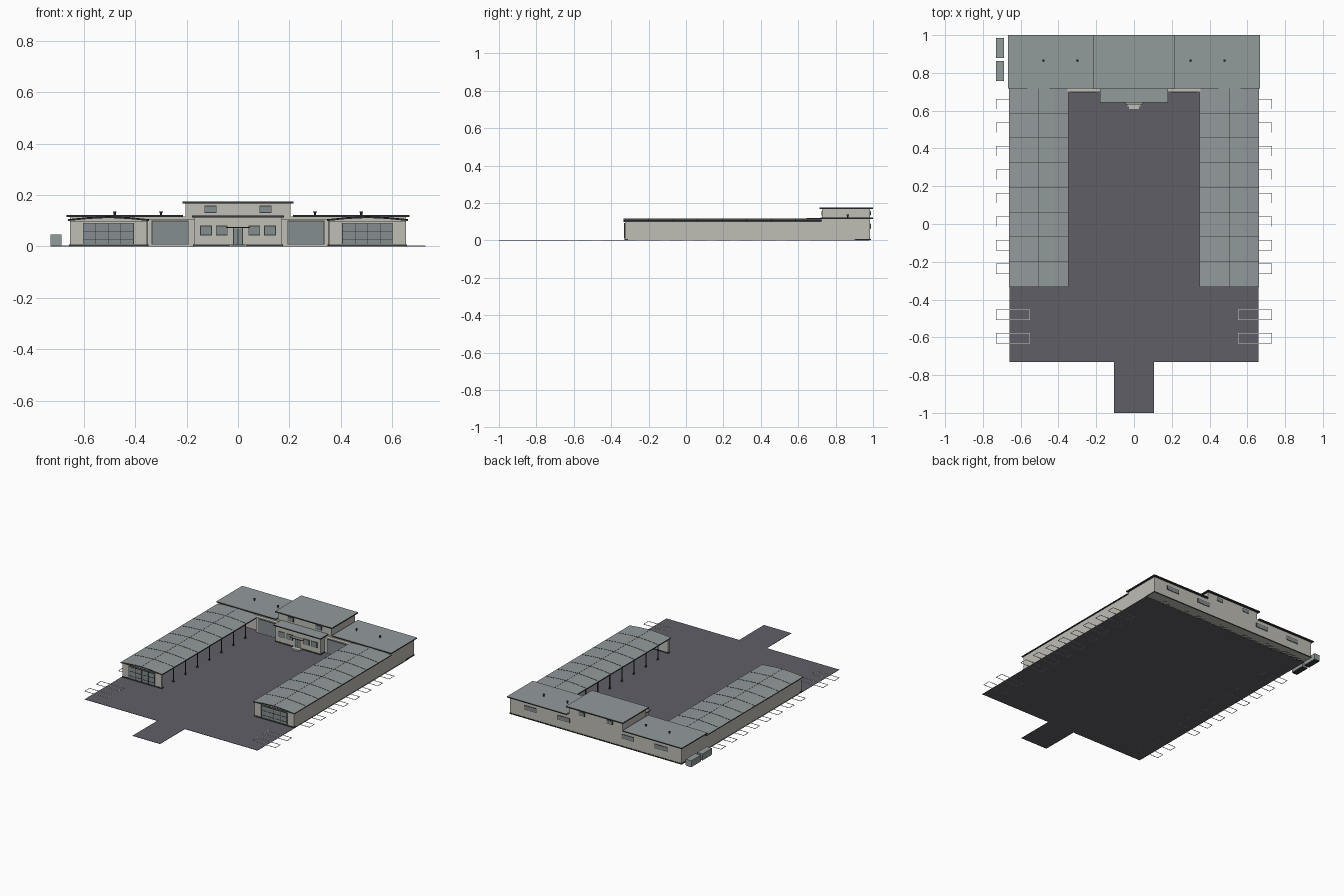
import bpy, bmesh, math

if "Cube" in bpy.data.objects:
    bpy.data.objects.remove(bpy.data.objects["Cube"])


def material(name, rgb):
    m = bpy.data.materials.new(name)
    m.diffuse_color = (*rgb, 1)
    m.use_nodes = True
    m.node_tree.nodes["Principled BSDF"].inputs["Base Color"].default_value = m.diffuse_color
    return m


WALL = material("pale_wall", (0.52, 0.51, 0.46))
ROOF = material("grey_roof", (0.29, 0.325, 0.33))
GROUND = material("dark_asphalt", (0.117, 0.113, 0.135))
TRIM = material("dark_trim", (0.04, 0.043, 0.045))
GLASS = material("window_grey", (0.23, 0.27, 0.28))
LINE = material("marking_white", (0.62, 0.62, 0.60))


def finish(name, bm, *mats):
    bmesh.ops.recalc_face_normals(bm, faces=bm.faces)
    me = bpy.data.meshes.new(name)
    bm.to_mesh(me)
    bm.free()
    for m in mats:
        me.materials.append(m)
    ob = bpy.data.objects.new(name, me)
    bpy.context.collection.objects.link(ob)
    return ob


def add_box(bm, x0, x1, y0, y1, z0, z1):
    vs = bmesh.ops.create_cube(bm, size=1)["verts"]
    for v in vs:
        v.co.x = x1 if v.co.x > 0 else x0
        v.co.y = y1 if v.co.y > 0 else y0
        v.co.z = z1 if v.co.z > 0 else z0


def boxes(name, mat, *specs):
    bm = bmesh.new()
    for s in specs:
        add_box(bm, *s)
    return finish(name, bm, mat)


def slab_roof(name, x0, x1, y0, y1, z0, z1):
    # flat roof: grey top, dark fascia on the edges
    ob = boxes(name, ROOF, (x0, x1, y0, y1, z0, z1))
    ob.data.materials.append(TRIM)
    for p in ob.data.polygons:
        p.material_index = 0 if p.normal.z > 0.5 else 1
    return ob


def extrude_profile(name, pts, y0, y1, *mats):
    bm = bmesh.new()
    f = bm.faces.new([bm.verts.new((x, y0, z)) for x, z in pts])
    ext = bmesh.ops.extrude_face_region(bm, geom=[f])["geom"]
    for v in ext:
        if isinstance(v, bmesh.types.BMVert):
            v.co.y = y1
    return finish(name, bm, *mats)


def window(name, xc, zc, w, h, y, side):
    # thin framed pane on a wall facing -y (side=-1) or +y (side=1)
    def plate(label, mat, w, h, t):
        a, b = sorted((y, y + side * t))
        boxes(label, mat, (xc - w / 2, xc + w / 2, a, b, zc - h / 2, zc + h / 2))
    plate(name + "_frame", TRIM, w + 0.006, h + 0.006, 0.002)
    plate(name + "_pane", GLASS, w, h, 0.003)


# paved yard and driveway
boxes("yard", GROUND, (-0.66, 0.66, -0.73, 0.91, 0, 0.002))
boxes("driveway", GROUND, (-0.105, 0.105, -1.0, -0.73, 0, 0.002))

# rear building
boxes("rear_walls", WALL, (-0.655, 0.655, 0.725, 0.985, 0.001, 0.116))
boxes("upper_floor_walls", WALL, (-0.205, 0.205, 0.728, 0.985, 0.116, 0.168))
boxes("entrance_walls", WALL, (-0.172, 0.172, 0.655, 0.727, 0.001, 0.114))
boxes("rear_plinth", TRIM, (-0.658, 0.658, 0.9, 0.988, 0.001, 0.008))
boxes("entrance_plinth", TRIM, (-0.175, 0.175, 0.652, 0.72, 0.002, 0.008))
for s in (-1, 1):
    slab_roof("rear_roof", *sorted((s * 0.214, s * 0.668)), 0.718, 1.0, 0.115, 0.122)
slab_roof("upper_roof", -0.217, 0.217, 0.715, 1.0, 0.168, 0.176)
slab_roof("entrance_roof", -0.18, 0.18, 0.643, 0.727, 0.113, 0.120)

# entrance door, canopy and steps
boxes("entrance_door", GLASS, (-0.016, 0.016, 0.652, 0.656, 0.008, 0.07))
boxes("door_frame", TRIM, (-0.02, -0.016, 0.651, 0.656, 0.008, 0.072),
      (0.016, 0.02, 0.651, 0.656, 0.008, 0.072), (-0.001, 0.001, 0.651, 0.656, 0.008, 0.07))
slab_roof("canopy", -0.046, 0.046, 0.632, 0.656, 0.071, 0.076)
boxes("entrance_steps", WALL, (-0.034, 0.034, 0.622, 0.655, 0.002, 0.008),
      (-0.026, 0.026, 0.610, 0.622, 0.002, 0.005))

# windows
for x in (-0.125, -0.063, 0.063, 0.125):
    window("entrance_window", x, 0.062, 0.04, 0.032, 0.655, -1)
for x in (-0.107, 0.107):
    window("upper_front_window", x, 0.145, 0.042, 0.022, 0.728, -1)
    window("upper_rear_window", x, 0.145, 0.042, 0.02, 0.985, 1)
for x in (-0.5, -0.245, 0.245, 0.5):
    window("rear_window", x, 0.075, 0.09, 0.024, 0.985, 1)

# roof vents
for x in (-0.48, -0.30, 0.30, 0.48):
    bm = bmesh.new()
    for r, z0, z1 in ((0.004, 0.12, 0.132), (0.007, 0.132, 0.137)):
        vs = bmesh.ops.create_cone(bm, cap_ends=True, segments=8, radius1=r,
                                   radius2=r, depth=z1 - z0)["verts"]
        bmesh.ops.translate(bm, verts=vs, vec=(x, 0.865, (z0 + z1) / 2))
    finish("roof_vent", bm, TRIM)

# side wings, open towards the yard
ARCH = [(-0.158, 0.104), (-0.08, 0.112), (0, 0.116), (0.08, 0.112), (0.158, 0.104)]
BAYS = [-0.33 + 0.131 * i for i in range(9)]
for s in (-1, 1):
    cx = s * 0.505

    def span(a, b):
        # distances from the centre line, mirrored for each wing
        return sorted((s * a, s * b))

    boxes("wing_outer_wall", WALL, (*span(0.645, 0.655), -0.325, 0.73, 0.001, 0.101))
    gable = [(cx - 0.15, 0.001), (cx + 0.15, 0.001)] + \
            [(cx + x * 0.95, z - 0.004) for x, z in reversed(ARCH)]
    extrude_profile("wing_front_wall", gable, -0.325, -0.312, WALL)
    boxes("wing_front_plinth", TRIM, (*span(0.352, 0.658), -0.328, -0.31, 0.001, 0.008))
    boxes("inner_wing_beam", TRIM, (*span(0.352, 0.358), -0.315, 0.72, 0.094, 0.102))

    # low arched roof with dark edges
    upper = [(cx + x, z + 0.001) for x, z in ARCH]
    lower = [(cx + x, z - 0.005) for x, z in reversed(ARCH)]
    roof = extrude_profile("wing_roof", upper + lower, -0.333, 0.725, ROOF, TRIM)
    for p in roof.data.polygons:
        p.material_index = 0 if p.normal.z > 0.5 else 1

    # roof seams, curved across each bay and straight along the ridge
    for y in BAYS[1:-1]:
        seam = [(x, z + 0.0012) for x, z in upper] + lower
        extrude_profile("roof_seam", seam, y - 0.0012, y + 0.0012, TRIM)
    boxes("ridge_seam", TRIM, (cx - 0.001, cx + 0.001, -0.333, 0.72, 0.115, 0.1176))

    # thin columns with small footings
    posts = []
    for y in BAYS[1:-1]:
        posts.append((*span(0.352, 0.357), y - 0.0025, y + 0.0025, 0.002, 0.1))
        posts.append((*span(0.349, 0.360), y - 0.0055, y + 0.0055, 0.002, 0.007))
    boxes("wing_columns", TRIM, *posts)

    # glazed front gate with bars
    boxes("wing_gate", GLASS, (cx - 0.098, cx + 0.098, -0.329, -0.32, 0.010, 0.091))
    bars = [(cx + x - 0.001, cx + x + 0.001, -0.3305, -0.32, 0.01, 0.091)
            for x in (-0.098, -0.049, 0, 0.049, 0.098)]
    bars += [(cx - 0.098, cx + 0.098, -0.3305, -0.32, z - 0.001, z + 0.001)
             for z in (0.028, 0.06, 0.091)]
    boxes("gate_bars", TRIM, *bars)
    boxes("gable_band", TRIM, (cx - 0.15, cx + 0.15, -0.328, -0.32, 0.097, 0.100))

    # garage bay between the wing and the entrance
    boxes("garage_wall", WALL, (*span(0.172, 0.352), 0.70, 0.73, 0.001, 0.106))
    boxes("garage_frame", TRIM, (*span(0.192, 0.336), 0.698, 0.702, 0.008, 0.101))
    boxes("garage_door", GLASS, (*span(0.195, 0.333), 0.696, 0.702, 0.010, 0.098))

    # parking bay outlines
    lines = []
    for y in [0.635 - 0.1245 * i for i in range(8)] + [-0.48, -0.605]:
        a, b = y - 0.026, y + 0.026
        lines += [(*span(0.55, 0.73), e - 0.001, e + 0.001, 0.0, 0.003) for e in (a, b)]
        lines += [(*span(e - 0.001, e + 0.001), a, b, 0.0, 0.003) for e in (0.551, 0.729)]
    boxes("parking_lines", LINE, *lines)

# storage containers beside the rear building
for y in (0.757, 0.88):
    boxes("container", ROOF, (-0.73, -0.687, y, y + 0.105, 0.004, 0.046))
    boxes("container_base", TRIM, (-0.728, -0.689, y + 0.003, y + 0.102, 0, 0.004))
    boxes("container_door", TRIM, (-0.709, -0.708, y - 0.001, y, 0.006, 0.044))
